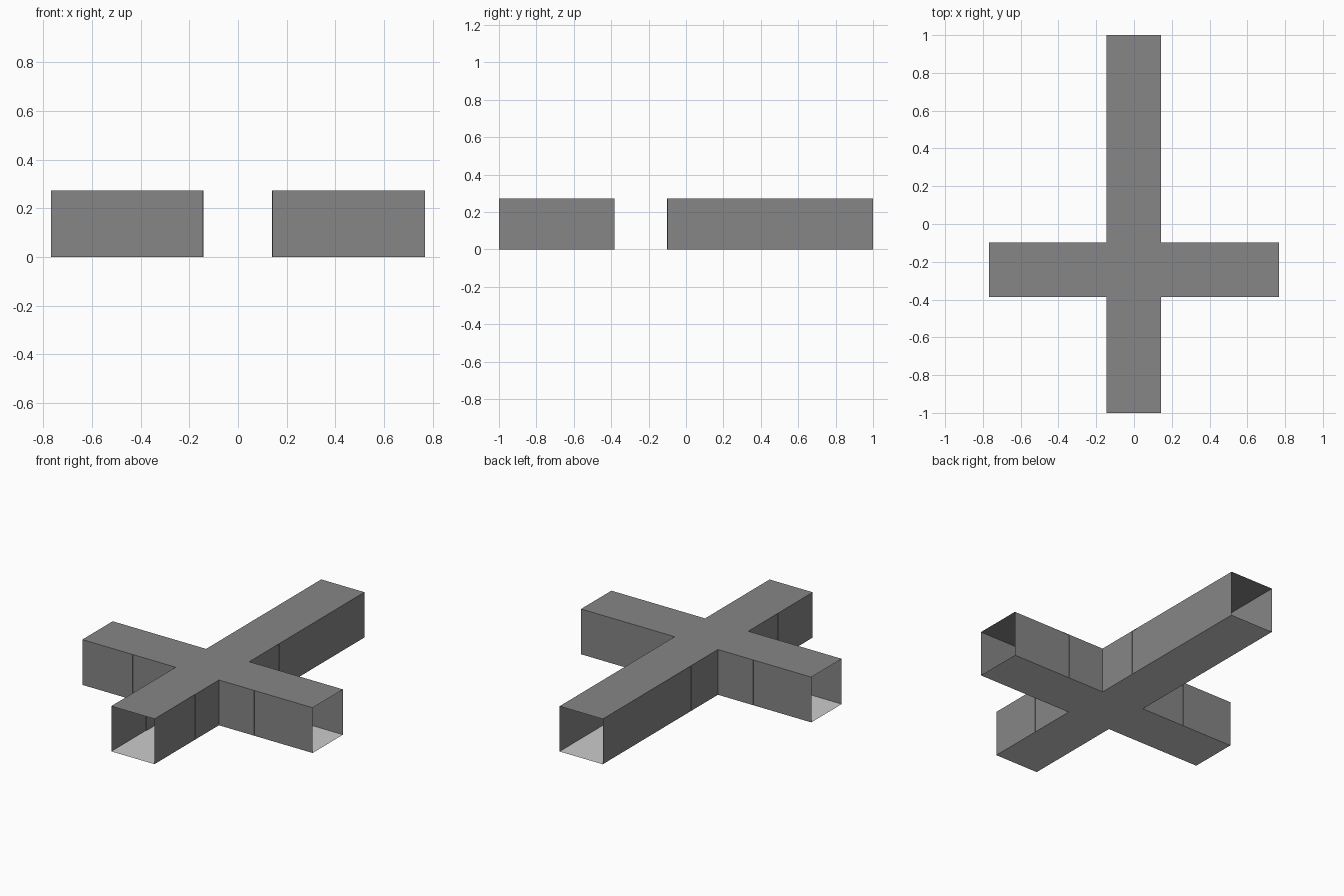
import bpy, bmesh

if "Cube" in bpy.data.objects:
    bpy.data.objects.remove(bpy.data.objects["Cube"])

H = 0.273                      # tunnel height
XL, XR = -0.145, 0.143         # long passage sides
YF, YB = -0.386, -0.097        # cross passage sides
END_X, END_Y = 0.768, 1.0
D = 0.004                      # depth of the shallow wall grooves


def material(name, v):
    m = bpy.data.materials.new(name)
    m.diffuse_color = (v, v, v, 1)
    m.use_nodes = True
    m.node_tree.nodes["Principled BSDF"].inputs["Base Color"].default_value = m.diffuse_color
    return m


DARK = material("dark_grey", 0.24)
MID = material("mid_grey", 0.56)


def make(name, build, mat):
    bm = bmesh.new()
    build(bm)
    me = bpy.data.meshes.new(name)
    bm.to_mesh(me)
    bm.free()
    me.materials.append(mat)
    ob = bpy.data.objects.new(name, me)
    bpy.context.collection.objects.link(ob)


# Floor and roof: flat cross-shaped sheets made of five rectangles
def slab(z, up):
    rects = [(XL, XR, YF, YB), (XL, XR, YB, END_Y), (XL, XR, -END_Y, YF),
             (-END_X, XL, YF, YB), (XR, END_X, YF, YB)]

    def build(bm):
        for x0, x1, y0, y1 in rects:
            pts = [(x0, y0), (x1, y0), (x1, y1), (x0, y1)]
            if not up:
                pts.reverse()
            bm.faces.new([bm.verts.new((x, y, z)) for x, y in pts])
        bmesh.ops.remove_doubles(bm, verts=bm.verts, dist=1e-5)
        bmesh.ops.dissolve_limit(bm, angle_limit=0.01, verts=bm.verts, edges=bm.edges)
    return build


make("floor", slab(0, False), MID)
make("roof", slab(H, True), DARK)


# Corner walls: each runs from one open end to the corner, then to the next end
def wall(path):
    def build(bm):
        cols = [(bm.verts.new((x, y, 0)), bm.verts.new((x, y, H))) for x, y in path]
        for a, b in zip(cols, cols[1:]):
            bm.faces.new((a[0], b[0], b[1], a[1]))
    return build


def grooved(sx, sy, cx, cy, groove_y):
    gx = [sx * 0.378, sx * 0.433]
    g0, g1 = groove_y                      # g0 nearer the corner
    path = [(cx, sy * END_Y), (cx, g1), (cx - sx * D, g1), (cx - sx * D, g0), (cx, g0),
            (cx, cy),
            (gx[0], cy), (gx[0], cy - sy * D), (gx[1], cy - sy * D), (gx[1], cy),
            (sx * END_X, cy)]
    if sx * sy > 0:
        path.reverse()
    return wall(path)


BACK, FRONT = (0.153, 0.193), (-0.61, -0.67)
for side, sx, cx in (("left", -1, XL), ("right", 1, XR)):
    make("back_" + side + "_wall", grooved(sx, 1, cx, YB, BACK), DARK)
    make("front_" + side + "_wall", grooved(sx, -1, cx, YF, FRONT), DARK)
